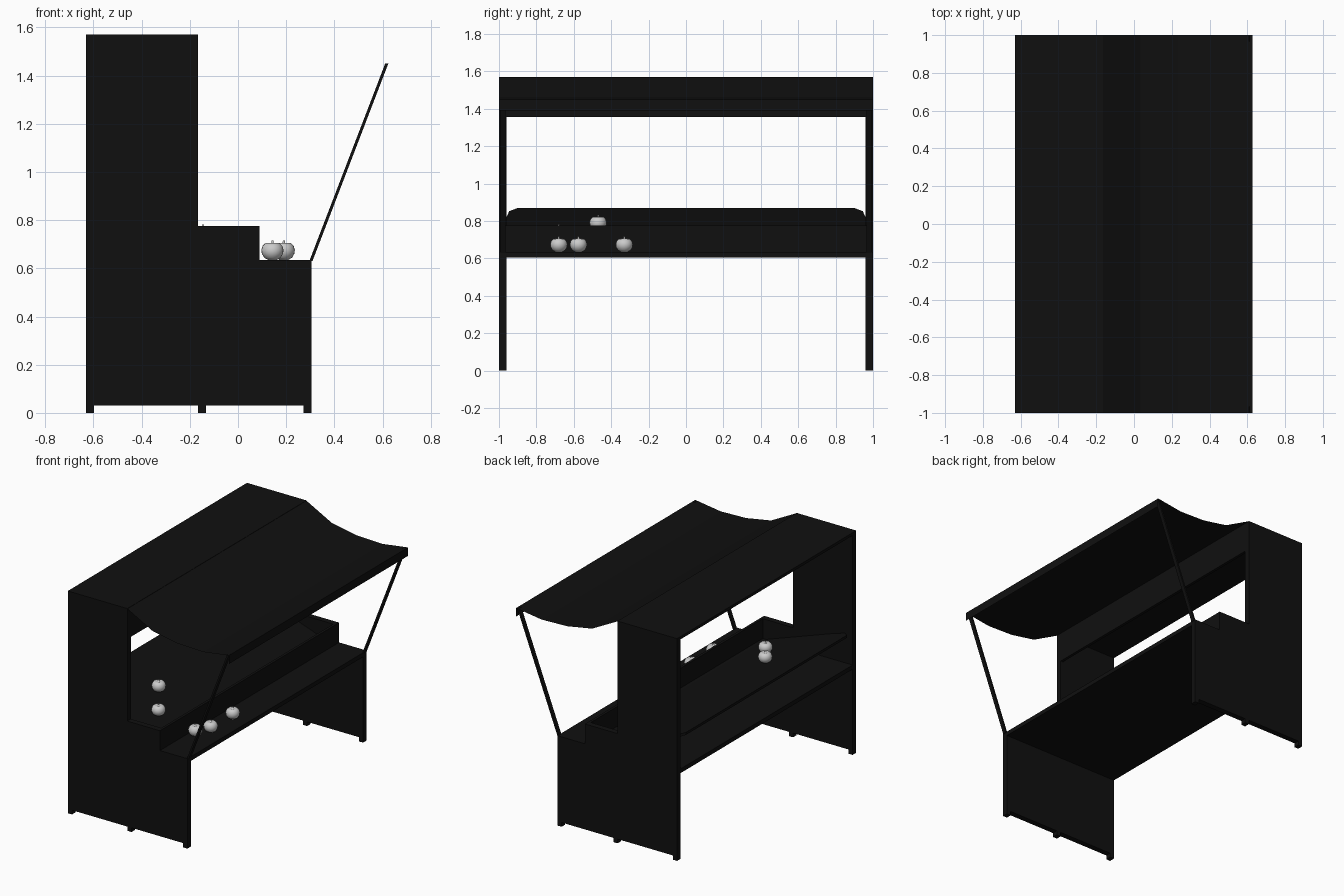
import bpy, bmesh, math
from mathutils import Vector

cube = bpy.data.objects.get("Cube")
if cube:
    bpy.data.objects.remove(cube, do_unlink=True)


def material(name, rgb):
    m = bpy.data.materials.new(name)
    m.use_nodes = True
    m.diffuse_color = (*rgb, 1)
    m.node_tree.nodes["Principled BSDF"].inputs["Base Color"].default_value = (*rgb, 1)
    return m


BLACK = material("black wood", (0.005, 0.005, 0.005))
GREY = material("pale grey", (0.6, 0.6, 0.6))


def finish(name, bm, mat):
    me = bpy.data.meshes.new(name)
    bmesh.ops.recalc_face_normals(bm, faces=bm.faces)
    bm.to_mesh(me)
    bm.free()
    me.materials.append(mat)
    ob = bpy.data.objects.new(name, me)
    bpy.context.collection.objects.link(ob)
    return ob


def extrude(name, points, offset, mat=BLACK):
    """Close a flat outline of 3D points and push it along offset."""
    bm = bmesh.new()
    face = bm.faces.new([bm.verts.new(p) for p in points])
    new = bmesh.ops.extrude_face_region(bm, geom=[face])["geom"]
    bmesh.ops.translate(bm, vec=Vector(offset),
                        verts=[v for v in new if isinstance(v, bmesh.types.BMVert)])
    return finish(name, bm, mat)


def box(name, x0, x1, y0, y1, z0, z1):
    return extrude(name, [(x0, y0, z0), (x1, y0, z0), (x1, y1, z0), (x0, y1, z0)],
                   (0, 0, z1 - z0))


BACK, POST, STEP, FRONT = -0.63, -0.165, 0.09, 0.305
INNER = 0.96

# Stepped end panels with feet, and the slanted canopy struts
panel = [(BACK, 0.03), (FRONT, 0.03), (FRONT, 0.635), (STEP, 0.635),
         (STEP, 0.775), (POST, 0.775), (POST, 1.57), (BACK, 1.57)]
strut = [(0.296, 0.63), (0.309, 0.63), (0.624, 1.45), (0.611, 1.45)]
for side, y in (("right", -1), ("left", INNER)):
    extrude(side + "_end_panel", [(x, y, z) for x, z in panel], (0, 0.04, 0))
    for label, x in (("back", BACK), ("middle", POST), ("front", FRONT - 0.033)):
        box(f"{side}_{label}_foot", x, x + 0.033, y, y + 0.04, 0, 0.03)
    extrude(side + "_canopy_strut", [(x, y + 0.006, z) for x, z in strut], (0, 0.028, 0))

# Counter floor and the riser between the two display levels
box("counter_floor", BACK, FRONT, -INNER, INNER, 0.605, 0.635)
box("display_riser", STEP - 0.018, STEP, -INNER, INNER, 0.635, 0.775)


# Sloping display board with clipped back corners
def tray_z(x):
    return 0.62 + (STEP - x) * 0.347


outline = [(STEP - 0.01, INNER), (-0.49, INNER), (-0.58, 0.945), (BACK, 0.9)]
outline += [(x, -y) for x, y in reversed(outline)]
extrude("sloping_display_board", [(x, y, tray_z(x)) for x, y in outline], (0, 0, -0.018))

# Roof board and header board
box("roof_board", BACK, POST, -INNER, INNER, 1.55, 1.57)
box("header_board", POST - 0.02, POST, -INNER, INNER, 1.355, 1.55)

# Sagging cloth canopy with a short hanging edge
bm = bmesh.new()
rows = [[bm.verts.new((x, y, z)) for y in (-1, 1)] for x, z in
        ((POST, 1.568), (0.035, 1.463), (0.23, 1.428), (0.43, 1.422), (0.628, 1.45), (0.628, 1.39))]
for a, b in zip(rows, rows[1:]):
    bm.faces.new((a[0], a[1], b[1], b[0]))
finish("cloth_canopy", bm, BLACK)


# Round fruit: a lathed body with a dimple and a small stem
def fruit(name, x, y, z):
    profile = [(0, 0.006), (0.018, 0), (0.034, 0.009), (0.044, 0.026), (0.046, 0.042),
               (0.041, 0.058), (0.03, 0.069), (0.016, 0.071), (0.005, 0.066),
               (0.004, 0.081), (0, 0.081)]
    bm = bmesh.new()
    verts = [bm.verts.new((r, 0, h)) for r, h in profile]
    edges = [bm.edges.new(pair) for pair in zip(verts, verts[1:])]
    bmesh.ops.spin(bm, geom=verts + edges, cent=(0, 0, 0), axis=(0, 0, 1),
                   angle=math.tau, steps=20)
    bmesh.ops.remove_doubles(bm, verts=bm.verts, dist=0.0005)
    ob = finish(name, bm, GREY)
    ob.location = (x, y, z)
    for p in ob.data.polygons:
        p.use_smooth = True


for i, (x, y) in enumerate([(0.143, -0.68), (0.19, -0.575), (0.19, -0.33)]):
    fruit(f"lower_fruit_{i + 1}", x, y, 0.635)
for i, (x, y) in enumerate([(-0.145, -0.68), (-0.29, -0.47)]):
    fruit(f"upper_fruit_{i + 1}", x, y, tray_z(x))
